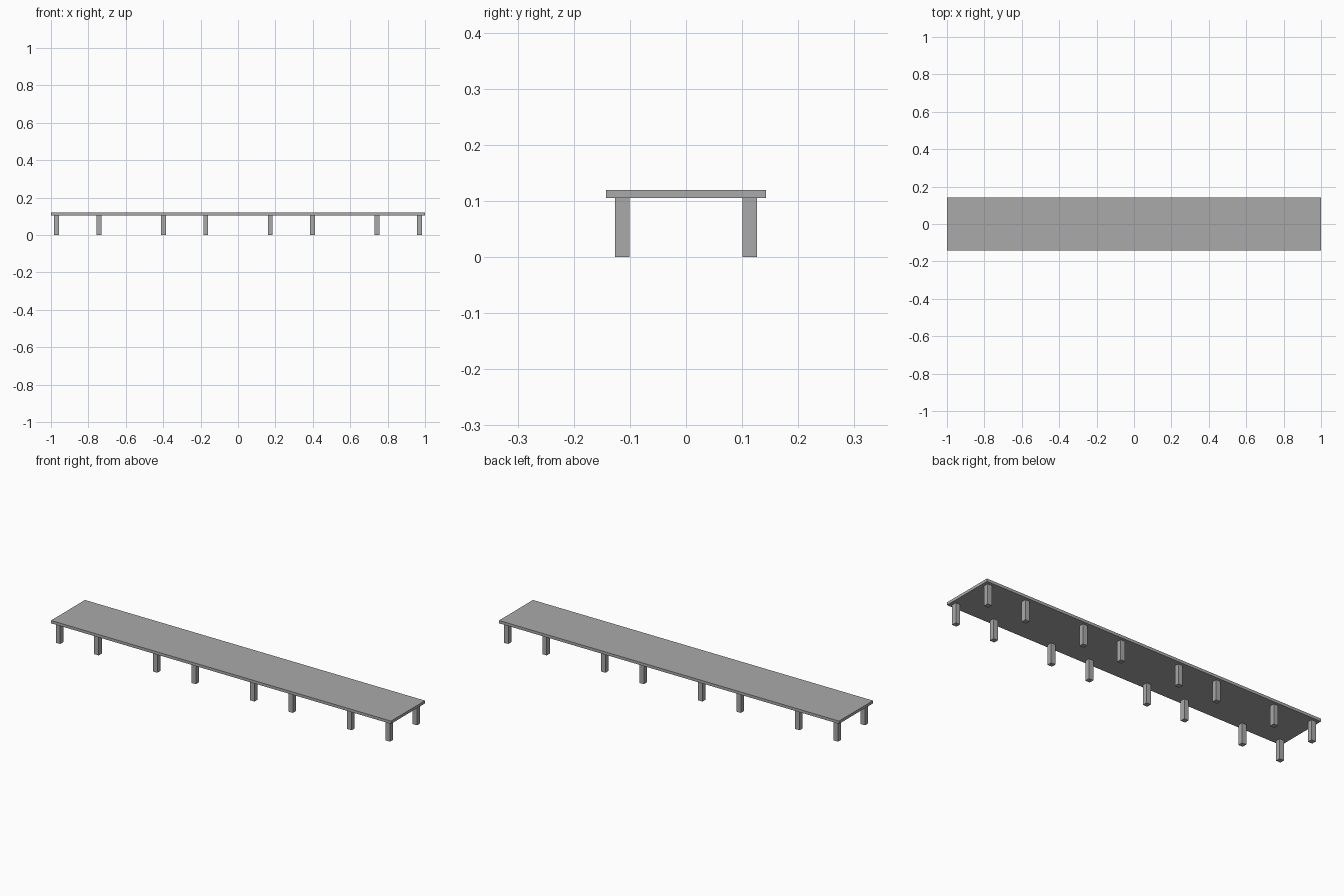
import bpy

# Remove the default cube
old = bpy.data.objects.get("Cube")
if old:
    bpy.data.objects.remove(old, do_unlink=True)

# Single grey finish
grey = bpy.data.materials.new("plain_grey")
grey.use_nodes = True
colour = (0.4, 0.4, 0.4, 1)
grey.diffuse_color = colour
grey.node_tree.nodes["Principled BSDF"].inputs["Base Color"].default_value = colour


def box(name, centre, size):
    bpy.ops.mesh.primitive_cube_add(size=1, location=centre)
    obj = bpy.context.object
    obj.name = name
    obj.scale = size
    bpy.ops.object.transform_apply(location=False, rotation=False, scale=True)
    obj.data.materials.append(grey)
    return obj


TOP, THICK, LEG = 0.12, 0.015, 0.026
leg_height = TOP - THICK

# Long flat deck
box("deck", (0, 0, TOP - THICK / 2), (2, 0.285, THICK))

# Four bays, each with two pairs of square legs
for bay in range(4):
    for offset in (0, 0.226):
        x = -0.97 + bay * 0.5713 + offset
        for side, y in (("front", -0.1135), ("back", 0.1135)):
            box(f"{side}_leg", (x, y, leg_height / 2), (LEG, LEG, leg_height))
